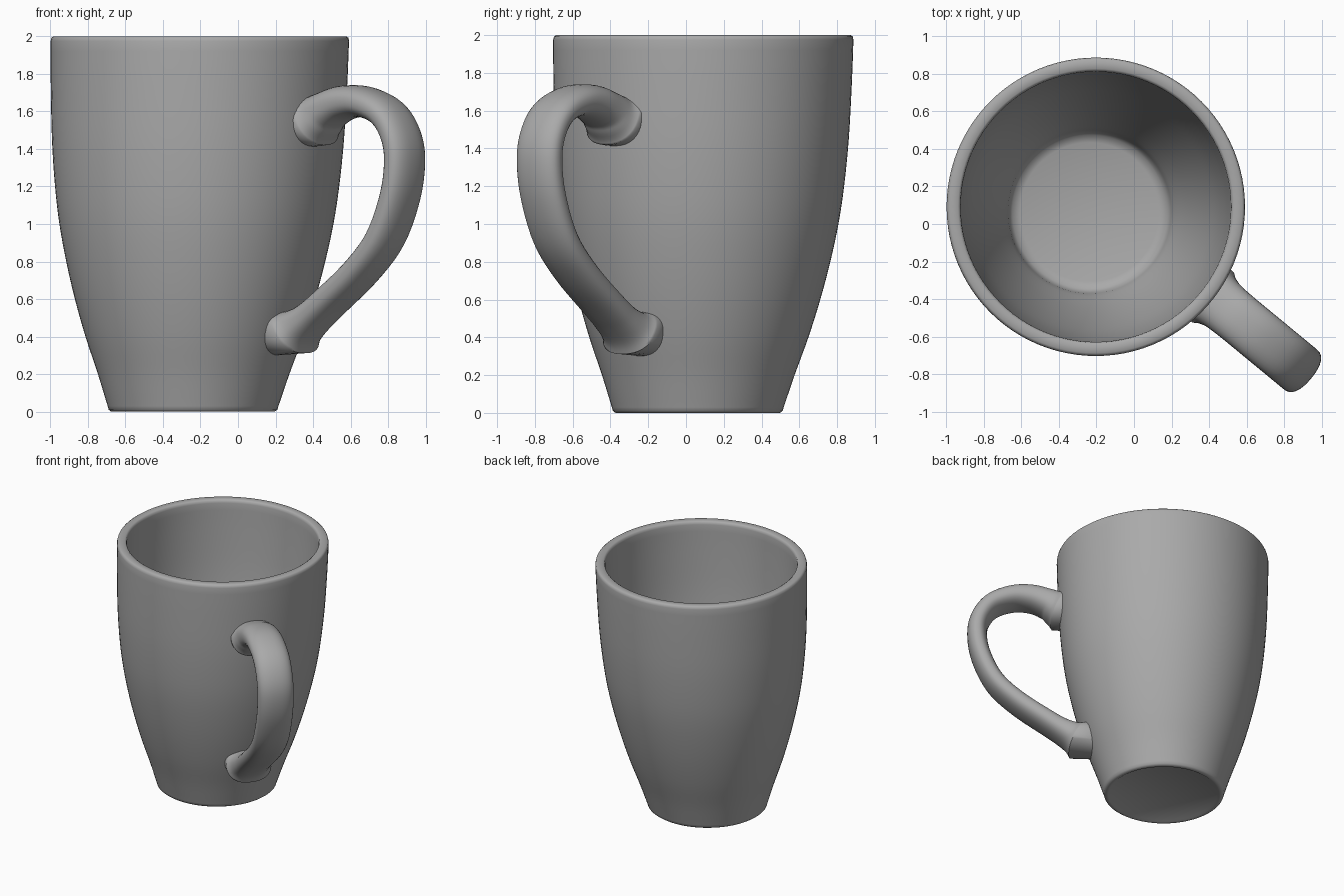
import bpy, bmesh, math
from mathutils import Vector

cube = bpy.data.objects.get("Cube")
if cube:
    bpy.data.objects.remove(cube, do_unlink=True)

SIDES = 96
WALL = 0.075
HEADING = math.radians(-39.5)

glaze = bpy.data.materials.new("grey glaze")
glaze.use_nodes = True
grey = (0.40, 0.40, 0.40, 1)
glaze.diffuse_color = grey
glaze.node_tree.nodes["Principled BSDF"].inputs["Base Color"].default_value = grey

# Outer wall as (radius, height)
OUTER = [(0.455, 0.03), (0.51, 0.2), (0.58, 0.4), (0.64, 0.6), (0.69, 0.8),
         (0.73, 1.0), (0.757, 1.2), (0.778, 1.45), (0.79, 1.75), (0.795, 1.975)]


def smooth_path(points, steps):
    """Catmull-Rom curve through points of any dimension."""
    pts = [Vector(p) for p in points]
    pts = [pts[0] * 2 - pts[1]] + pts + [pts[-1] * 2 - pts[-2]]
    out = []
    for a, b, c, d in zip(pts, pts[1:], pts[2:], pts[3:]):
        for i in range(steps):
            t = i / steps
            out.append(0.5 * (2 * b + (c - a) * t + (2 * a - 5 * b + 4 * c - d) * t * t
                              + (3 * b - a - 3 * c + d) * t ** 3))
    return out + [pts[-2]]


WALL_CURVE = smooth_path(OUTER, 4)


def wall_radius(z):
    for a, b in zip(WALL_CURVE, WALL_CURVE[1:]):
        if a.y <= z <= b.y:
            return a.x + (b.x - a.x) * (z - a.y) / (b.y - a.y)
    return WALL_CURVE[-1].x


def axis(z):
    """Centre of the slightly leaning body at a height."""
    return Vector((-0.24 + 0.0185 * z, 0.062 + 0.015 * z, 0))


def finish(bm, name, angle):
    bmesh.ops.recalc_face_normals(bm, faces=bm.faces)
    mesh = bpy.data.meshes.new(name)
    bm.to_mesh(mesh)
    bm.free()
    mesh.materials.append(glaze)
    obj = bpy.data.objects.new(name, mesh)
    bpy.context.collection.objects.link(obj)
    bpy.ops.object.select_all(action='DESELECT')
    obj.select_set(True)
    bpy.context.view_layer.objects.active = obj
    bpy.ops.object.shade_smooth_by_angle(angle=math.radians(angle))
    return obj


# Cup body: foot, outer wall, rounded rim, inner wall and floor
inner = [(p.x - WALL, p.y) for p in reversed(WALL_CURVE) if p.y > 0.2]
profile = ([(0, 0.01), (0.40, 0.01), (0.415, 0), (0.435, 0), (0.449, 0.01)]
           + [tuple(p) for p in WALL_CURVE]
           + [(0.791, 1.992), (0.78, 2.0), (0.735, 2.0), (0.724, 1.992)]
           + inner + [(0.43, 0.17), (0.41, 0.135), (0.37, 0.12), (0, 0.12)])
bm = bmesh.new()
verts = [bm.verts.new((r, 0, z)) for r, z in profile]
edges = [bm.edges.new(pair) for pair in zip(verts, verts[1:])]
bmesh.ops.spin(bm, geom=verts + edges, axis=(0, 0, 1), cent=(0, 0, 0),
               steps=SIDES, angle=math.tau)
bmesh.ops.remove_doubles(bm, verts=bm.verts, dist=0.0005)
for v in bm.verts:
    v.co += axis(v.co.z)
finish(bm, "cup_body", 50)

# Handle: stations of (reach, height, half thickness, half width)
STATIONS = [(0.77, 1.55, 0.155, 0.18), (0.81, 1.57, 0.125, 0.155),
            (0.87, 1.605, 0.103, 0.142), (0.98, 1.645, 0.092, 0.138),
            (1.12, 1.65, 0.082, 0.138), (1.27, 1.595, 0.076, 0.138),
            (1.36, 1.49, 0.074, 0.138), (1.395, 1.35, 0.074, 0.138),
            (1.365, 1.15, 0.074, 0.138), (1.26, 0.92, 0.074, 0.138),
            (1.087, 0.74, 0.075, 0.138), (0.867, 0.575, 0.078, 0.138),
            (0.76, 0.50, 0.085, 0.14), (0.68, 0.45, 0.105, 0.152),
            (0.63, 0.42, 0.14, 0.18)]
out = Vector((math.cos(HEADING), math.sin(HEADING), 0))
side = Vector((-out.y, out.x, 0))
up = Vector((0, 0, 1))
origin = Vector((-0.189, 0.112, 0))
path = smooth_path(STATIONS, 5)
RING = 32


def rounded(value):
    return math.copysign(abs(value) ** 0.85, value)


bm = bmesh.new()
rings = []
for i, (reach, z, thick, wide) in enumerate(path):
    step = path[min(i + 1, len(path) - 1)] - path[max(i - 1, 0)]
    normal = (up * step.x - out * step.y).normalized()
    ring = []
    for k in range(RING):
        a = math.tau * k / RING
        co = (origin + out * reach + up * z + normal * thick * rounded(math.cos(a))
              + side * wide * rounded(math.sin(a)))
        # Seat both ends, and anything sinking too deep, inside the cup wall
        centre = axis(co.z)
        flat = Vector((co.x, co.y, 0)) - centre
        seat = wall_radius(co.z) - 0.02
        if i in (0, len(path) - 1) or flat.length < seat:
            co = centre + flat.normalized() * seat + up * co.z
        ring.append(bm.verts.new(co))
    rings.append(ring)
for a, b in zip(rings, rings[1:]):
    for k in range(RING):
        n = (k + 1) % RING
        bm.faces.new((a[k], a[n], b[n], b[k]))
finish(bm, "handle", 60)
